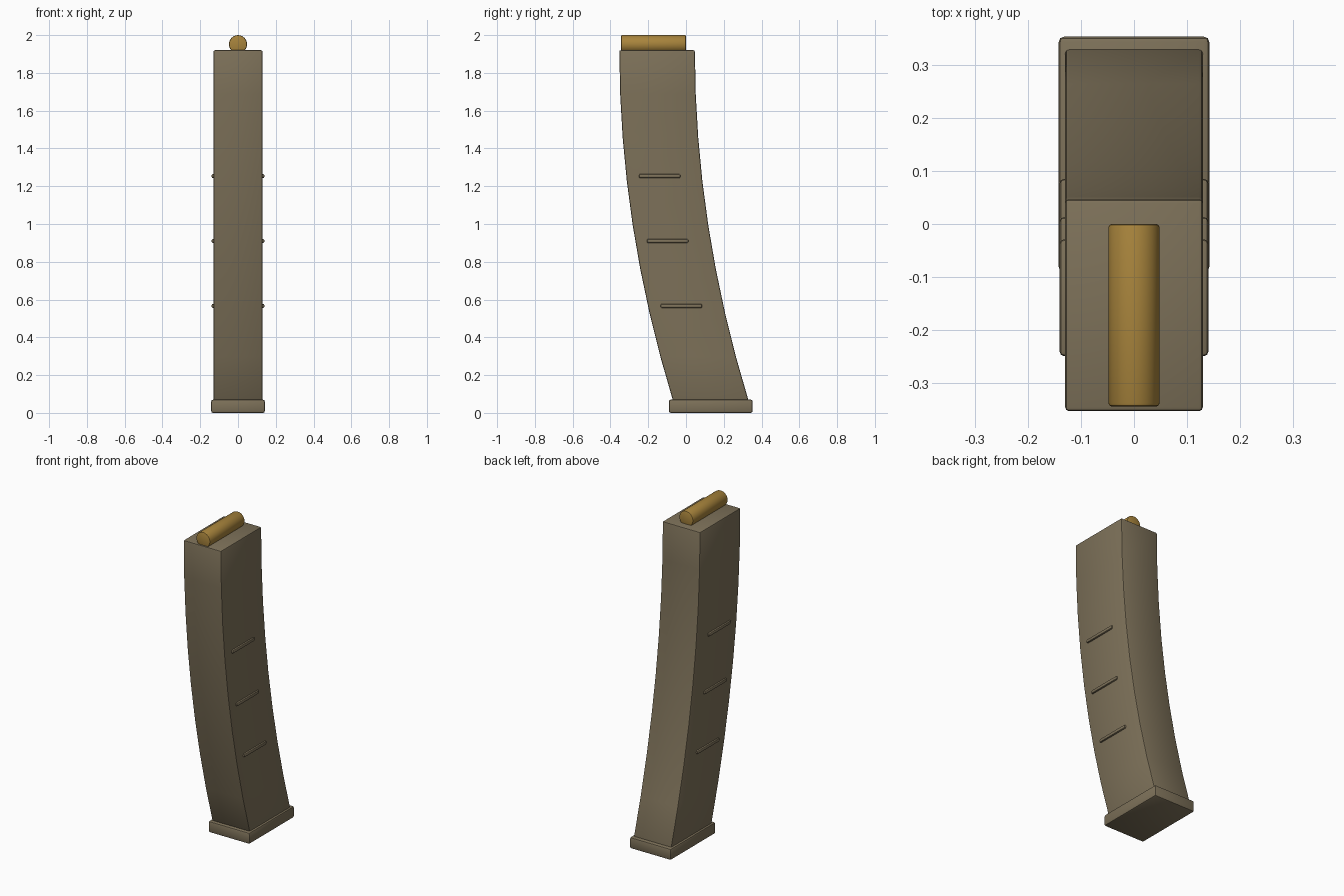
import bpy, bmesh, math

if "Cube" in bpy.data.objects:
    bpy.data.objects.remove(bpy.data.objects["Cube"])

def material(name, color):
    m = bpy.data.materials.new(name)
    m.diffuse_color = color
    m.use_nodes = True
    m.node_tree.nodes["Principled BSDF"].inputs["Base Color"].default_value = m.diffuse_color
    return m

body_mat = material("olive_metal", (0.205, 0.165, 0.10, 1))
brass_mat = material("brass", (0.39, 0.23, 0.045, 1))

def finish(ob, mat, bevel, segments=2):
    ob.data.materials.append(mat)
    b = ob.modifiers.new("bevel", 'BEVEL')
    b.width, b.segments = bevel, segments
    b.limit_method, b.angle_limit = 'ANGLE', math.radians(40)
    bpy.ops.object.select_all(action='DESELECT')
    ob.select_set(True)
    bpy.context.view_layer.objects.active = ob
    bpy.ops.object.modifier_apply(modifier="bevel")
    bpy.ops.object.shade_smooth_by_angle(angle=math.radians(30))

def box(name, x, y, z, bevel, segments=2):
    bpy.ops.mesh.primitive_cube_add(
        size=1, location=[(a + b) / 2 for a, b in (x, y, z)])
    ob = bpy.context.object
    ob.name = name
    ob.scale = [b - a for a, b in (x, y, z)]
    bpy.ops.object.transform_apply(location=False, rotation=False, scale=True)
    finish(ob, body_mat, bevel, segments)

# Curved body: rectangle sections sheared along a parabola
W, Z0, Z1, N = 0.13, 0.065, 1.92, 8
bm = bmesh.new()
rings = []
for i in range(N + 1):
    t = i / N
    cy = -0.153 + 0.284 * (1 - t) ** 2
    z = Z0 + (Z1 - Z0) * t
    rings.append([bm.verts.new((sx * W, cy + sy * 0.2, z))
                  for sx, sy in ((-1, -1), (1, -1), (1, 1), (-1, 1))])
for a, b in zip(rings, rings[1:]):
    for k in range(4):
        n = (k + 1) % 4
        bm.faces.new((a[k], a[n], b[n], b[k]))
bm.faces.new(rings[0][::-1])
bm.faces.new(rings[-1])
mesh = bpy.data.meshes.new("curved_body")
bm.to_mesh(mesh)
bm.free()
body = bpy.data.objects.new("curved_body", mesh)
bpy.context.collection.objects.link(body)
finish(body, body_mat, 0.008)

# Base plate
box("base_plate", (-0.142, 0.142), (-0.091, 0.353), (0, 0.07), 0.01)

# Side ribs
for i, (yc, z) in enumerate(((-0.025, 0.566), (-0.097, 0.91), (-0.139, 1.254))):
    for side, s in (("left", -1), ("right", 1)):
        box(f"rib_{side}_{i + 1}", (s * 0.13 - 0.01, s * 0.13 + 0.01),
            (yc - 0.11, yc + 0.11), (z - 0.011, z + 0.011), 0.008)

# Cylinder on top
bpy.ops.mesh.primitive_cylinder_add(
    vertices=24, radius=0.048, depth=0.344,
    location=(0, -0.172, 1.952), rotation=(math.pi / 2, 0, 0))
top = bpy.context.object
top.name = "top_cylinder"
finish(top, brass_mat, 0.006)
